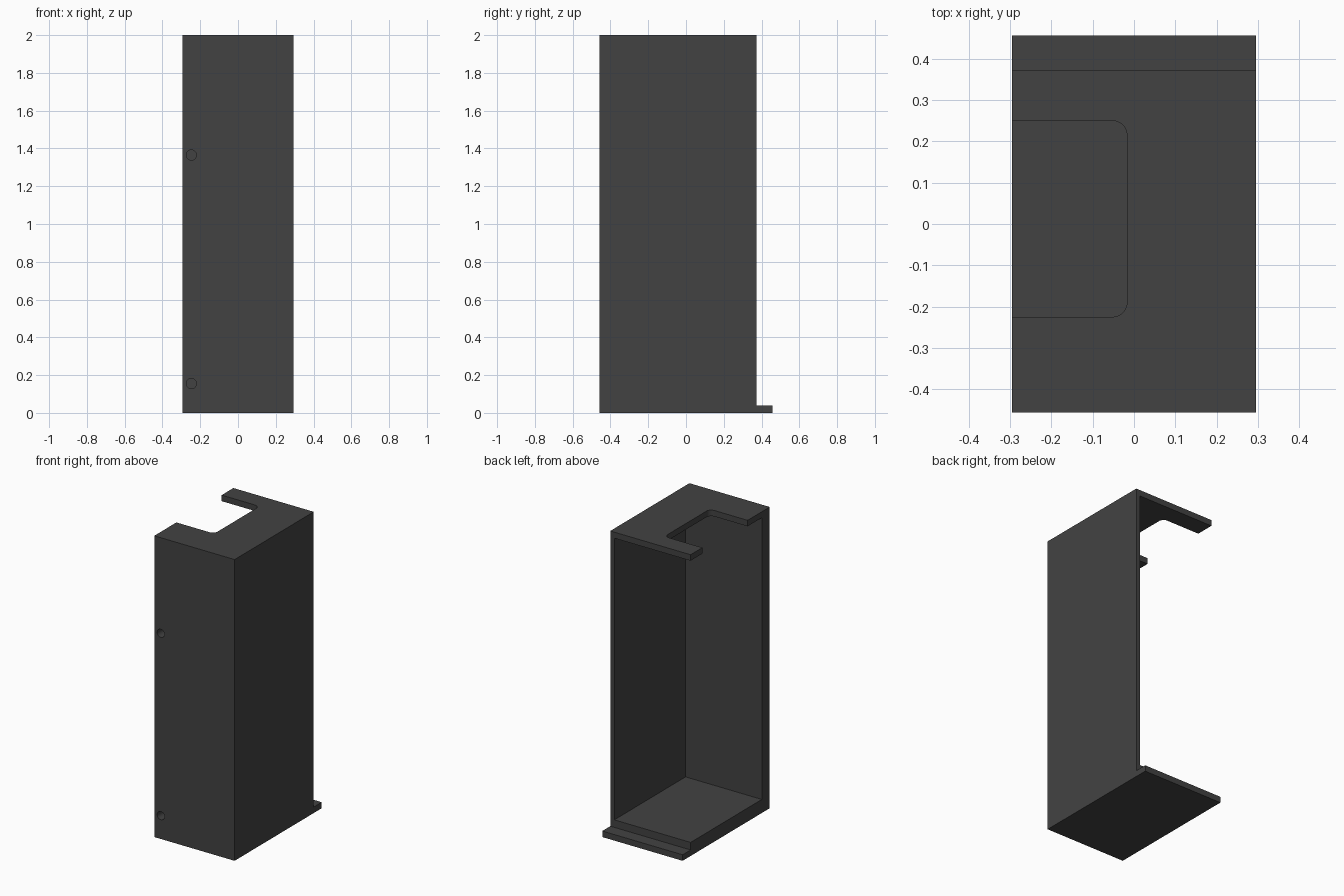
import bpy, bmesh, math
from mathutils import Vector

if "Cube" in bpy.data.objects:
    bpy.data.objects.remove(bpy.data.objects["Cube"])

W, D, H = 0.295, 0.457, 2.0      # half width, half depth, height
BACK = 0.373                     # rear plane of the shell, in front of the lip

grey = bpy.data.materials.new("dark_grey")
grey.diffuse_color = (0.055, 0.055, 0.055, 1)
grey.use_nodes = True
grey.node_tree.nodes["Principled BSDF"].inputs["Base Color"].default_value = grey.diffuse_color


def add_object(name, bm):
    mesh = bpy.data.meshes.new(name)
    bmesh.ops.recalc_face_normals(bm, faces=bm.faces[:])
    bm.to_mesh(mesh)
    bm.free()
    mesh.materials.append(grey)
    ob = bpy.data.objects.new(name, mesh)
    bpy.context.collection.objects.link(ob)
    return ob


def box(name, x0, x1, y0, y1, z0, z1):
    bm = bmesh.new()
    bmesh.ops.create_cube(bm, size=1)
    for v in bm.verts:
        v.co = Vector((x1 if v.co.x > 0 else x0,
                       y1 if v.co.y > 0 else y0,
                       z1 if v.co.z > 0 else z0))
    return add_object(name, bm)


def prism(name, outline, z0, z1):
    bm = bmesh.new()
    face = bm.faces.new([bm.verts.new((x, y, z0)) for x, y in outline])
    new = bmesh.ops.extrude_face_region(bm, geom=[face])["geom"]
    for v in new:
        if isinstance(v, bmesh.types.BMVert):
            v.co.z = z1
    return add_object(name, bm)


def hole(name, x, z, radius, depth):
    bpy.ops.mesh.primitive_cylinder_add(
        vertices=32, radius=radius, depth=2 * depth,
        location=(x, -D, z), rotation=(math.pi / 2, 0, 0))
    ob = bpy.context.object
    ob.name = name
    ob.data.materials.append(grey)
    return ob


# Solid block that becomes the open bracket shell
shell = box("bracket_shell", -W, W, -D, D, 0, H)

# Interior open to the left and back, and the step above the rear lip
cutters = [
    box("cavity_cutter", -1, W - 0.03, -D + 0.083, 1, 0.09, H - 0.04),
    box("lip_step_cutter", -1, 1, BACK, 1, 0.04, 3),
]

# Rounded notch in the top plate
r, nx, y0, y1 = 0.035, -0.017, -0.225, 0.25
outline = [(-1, y0)]
for cy, start in ((y0 + r, -90), (y1 - r, 0)):
    for i in range(9):
        a = math.radians(start + i * 90 / 8)
        outline.append((nx - r + r * math.cos(a), cy + r * math.sin(a)))
outline.append((-1, y1))
cutters.append(prism("notch_cutter", outline, 1.8, 2.2))

# Blind screw holes in the front wall
for i, z in enumerate((0.155, 1.365)):
    cutters.append(hole(f"screw_hole_cutter_{i}", -0.247, z, 0.027, 0.06))

# Cut the block and discard the cutters
bpy.ops.object.select_all(action='DESELECT')
bpy.context.view_layer.objects.active = shell
shell.select_set(True)
for c in cutters:
    c.hide_render = True
    m = shell.modifiers.new(c.name, 'BOOLEAN')
    m.operation, m.solver, m.object = 'DIFFERENCE', 'EXACT', c
    bpy.ops.object.modifier_apply(modifier=m.name)
    bpy.data.objects.remove(c, do_unlink=True)

bpy.ops.object.shade_smooth_by_angle(angle=math.radians(30))
